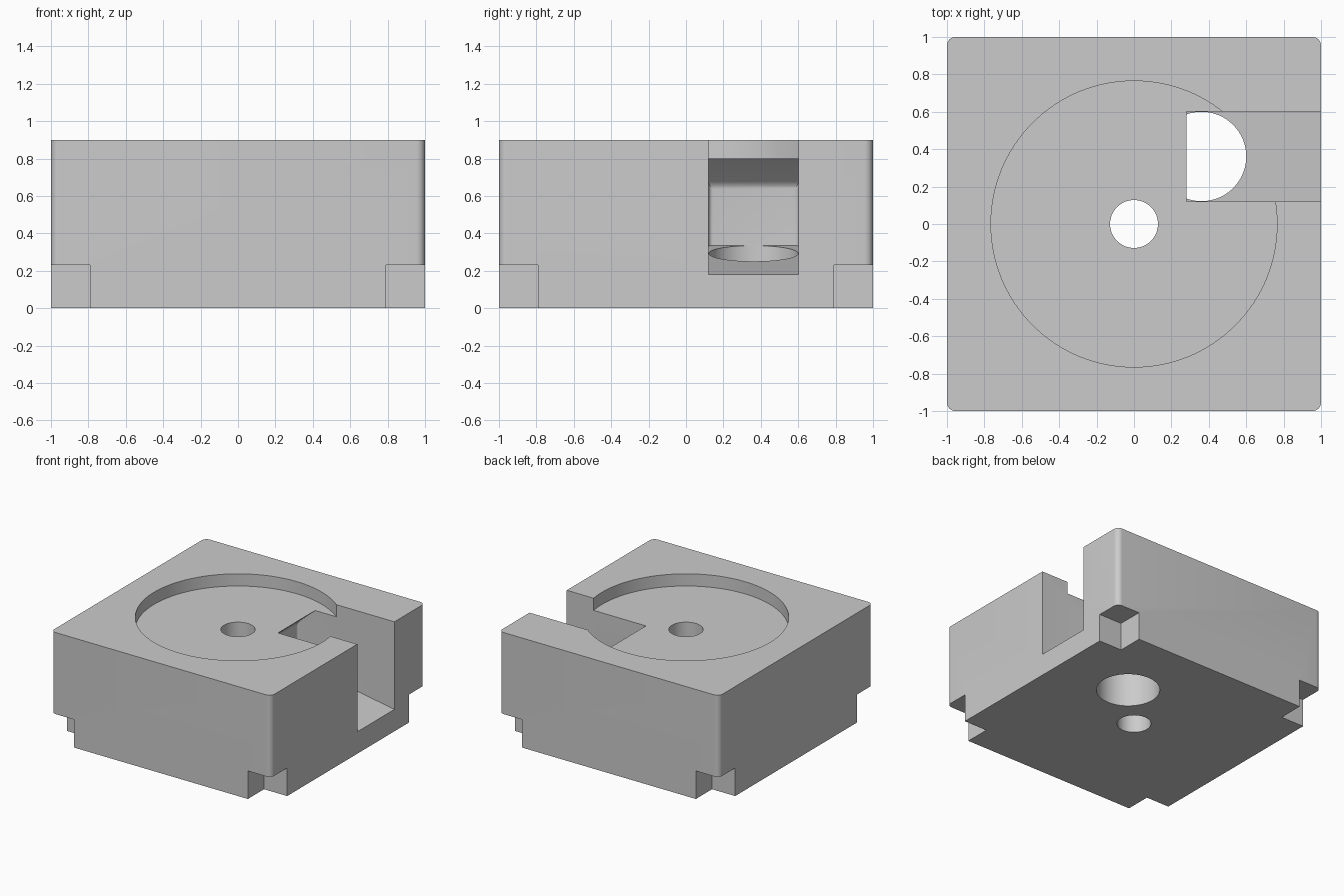
import bpy
import bmesh
import math
from mathutils import Matrix, Vector

default = bpy.data.objects.get("Cube")
if default:
    bpy.data.objects.remove(default, do_unlink=True)

grey = bpy.data.materials.new("plain grey")
grey.use_nodes = True
colour = (0.6, 0.6, 0.6, 1)
grey.diffuse_color = colour
grey.node_tree.nodes["Principled BSDF"].inputs["Base Color"].default_value = colour


def finish(name, bm):
    bmesh.ops.recalc_face_normals(bm, faces=bm.faces)
    mesh = bpy.data.meshes.new(name)
    bm.to_mesh(mesh)
    bm.free()
    mesh.materials.append(grey)
    obj = bpy.data.objects.new(name, mesh)
    bpy.context.collection.objects.link(obj)
    return obj


def box(name, low, high, rounding=0):
    low, high = Vector(low), Vector(high)
    bm = bmesh.new()
    bmesh.ops.create_cube(bm, size=1, matrix=Matrix.Translation((low + high) / 2)
                          @ Matrix.Diagonal((high - low).to_4d()))
    if rounding:
        upright = [e for e in bm.edges
                   if abs(e.verts[0].co.z - e.verts[1].co.z) > 0.1]
        bmesh.ops.bevel(bm, geom=upright, offset=rounding, segments=8,
                        profile=0.5, affect='EDGES')
    return finish(name, bm)


def cylinder(name, x, y, radius, bottom, top, sides):
    bm = bmesh.new()
    bmesh.ops.create_cone(bm, cap_ends=True, segments=sides, radius1=radius,
                          radius2=radius, depth=top - bottom,
                          matrix=Matrix.Translation((x, y, (bottom + top) / 2)))
    return finish(name, bm)


def side_slot(name, profile, y0, y1, rounding):
    """Extrude an xz profile along y and round the upright inner corners."""
    bm = bmesh.new()
    face = bm.faces.new([bm.verts.new((x, y0, z)) for x, z in profile])
    ext = bmesh.ops.extrude_face_region(bm, geom=[face])
    moved = [v for v in ext["geom"] if isinstance(v, bmesh.types.BMVert)]
    bmesh.ops.translate(bm, verts=moved, vec=(0, y1 - y0, 0))
    inner = min(x for x, z in profile)
    corners = [e for e in bm.edges
               if all(abs(v.co.x - inner) < 1e-4 for v in e.verts)
               and (abs(e.verts[0].co.z - e.verts[1].co.z) > 0.1
                    or min(v.co.z for v in e.verts) > 0.5)]
    bmesh.ops.bevel(bm, geom=corners, offset=rounding, segments=5,
                    profile=0.5, affect='EDGES')
    return finish(name, bm)


# Main block with rounded upright edges
block = box("block", (-1, -1, 0), (1, 1, 0.9), rounding=0.045)

# Dish in the top, centre bore, sloping side slot and its drop hole
cutters = [
    cylinder("dish_cutter", 0, 0, 0.765, 0.8, 1.2, 128),
    cylinder("bore_cutter", 0, 0, 0.128, -0.2, 1.2, 64),
    side_slot("slot_cutter", [(1.2, 0.145), (0.12, 0.335), (0.12, 0.66),
                              (0.28, 0.8), (0.28, 1.2), (1.2, 1.2)],
              0.12, 0.602, 0.025),
    cylinder("drop_hole_cutter", 0.361, 0.361, 0.239, -0.2, 0.5, 96),
]

# Square notches under the four corners
for sx in (-1, 1):
    for sy in (-1, 1):
        xs, ys = sorted((sx * 0.79, sx * 1.2)), sorted((sy * 0.79, sy * 1.2))
        cutters.append(box("corner_notch_cutter", (xs[0], ys[0], -0.2),
                           (xs[1], ys[1], 0.23)))

for cutter in cutters:
    cutter.hide_render = True
    mod = block.modifiers.new(cutter.name, 'BOOLEAN')
    mod.operation = 'DIFFERENCE'
    mod.solver = 'EXACT'
    mod.object = cutter

# Bake the cuts and drop the cutters
bpy.context.view_layer.update()
baked = bpy.data.meshes.new_from_object(
    block.evaluated_get(bpy.context.evaluated_depsgraph_get()))
block.modifiers.clear()
block.data = baked
for cutter in cutters:
    bpy.data.objects.remove(cutter, do_unlink=True)

bpy.ops.object.select_all(action='DESELECT')
block.select_set(True)
bpy.context.view_layer.objects.active = block
bpy.ops.object.shade_smooth_by_angle(angle=math.radians(30))
